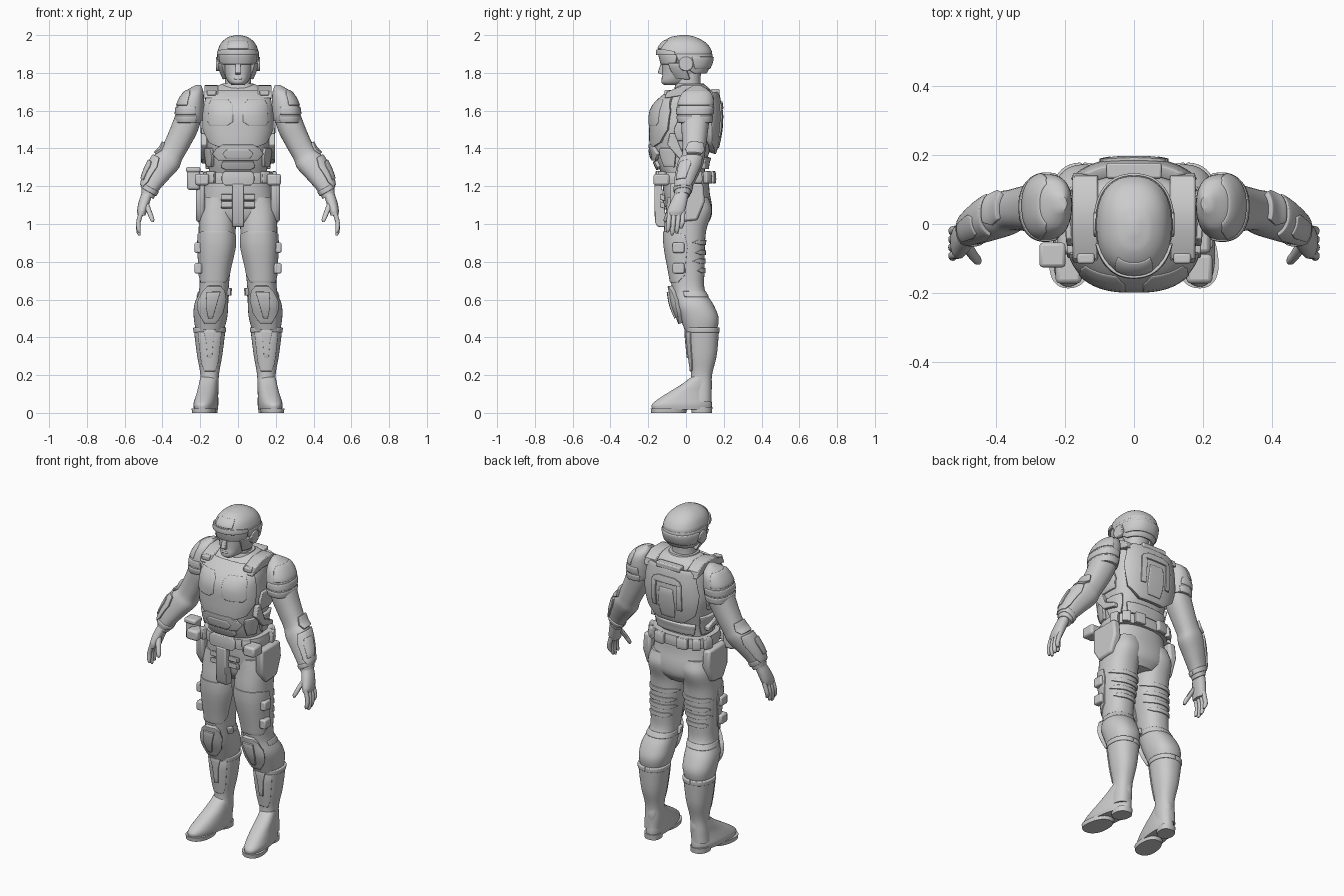
import bpy, bmesh, math

grey = bpy.data.materials.new("plain_grey")
grey.diffuse_color = (0.6, 0.6, 0.6, 1)


def at(rings, h):
    """Smoothly interpolate ring values (cx, cy, rx, front, back) at height h."""
    n = len(rings)
    i = max(k for k in range(n - 1) if k == 0 or rings[k][0] <= h)
    r0, r1 = rings[i], rings[i + 1]
    a, b = rings[max(i - 1, 0)], rings[min(i + 2, n - 1)]
    d = r1[0] - r0[0]
    t = (h - r0[0]) / d
    out = []
    for k in range(1, 6):
        m0 = (r1[k] - a[k]) / (r1[0] - a[0]) * d
        m1 = (b[k] - r0[k]) / (b[0] - r0[0]) * d
        out.append((2*t**3 - 3*t*t + 1) * r0[k] + (t**3 - 2*t*t + t) * m0
                   + (3*t*t - 2*t**3) * r1[k] + (t**3 - t*t) * m1)
    return out


def point(rings, h, ang, off=0, p=2.3, tilt=0, splay=0):
    """Surface point; angle 0 faces the front, 90 faces +x."""
    cx, cy, rx, rf, rb = at(rings, h)
    s, c = math.sin(math.radians(ang)), math.cos(math.radians(ang))
    x = (rx + off) * math.copysign(abs(s) ** (2 / p), s)
    y = -((rf if c > 0 else rb) + off) * math.copysign(abs(c) ** (2 / p), c)
    return (cx + x + splay * y, cy + y, h + tilt * x)


def finish(name, verts, faces, mirror=False, bevel=0, solid=0, fix=True):
    me = bpy.data.meshes.new(name)
    me.from_pydata(verts, [], faces)
    if fix:
        bm = bmesh.new()
        bm.from_mesh(me)
        bmesh.ops.recalc_face_normals(bm, faces=bm.faces)
        bm.to_mesh(me)
        bm.free()
    me.materials.append(grey)
    ob = bpy.data.objects.new(name, me)
    bpy.context.collection.objects.link(ob)
    bpy.ops.object.select_all(action='DESELECT')
    ob.select_set(True)
    bpy.context.view_layer.objects.active = ob
    bpy.ops.object.shade_smooth_by_angle(angle=math.radians(38))
    if solid:
        m = ob.modifiers.new("thickness", 'SOLIDIFY')
        m.thickness, m.offset = solid, -1
    if bevel:
        m = ob.modifiers.new("soft_edges", 'BEVEL')
        m.width, m.segments, m.limit_method = bevel, 2, 'ANGLE'
        m.angle_limit = math.radians(50)
    if mirror:
        ob.modifiers.new("both_sides", 'MIRROR').use_mirror_merge = False
    return ob


def loft(name, rings, mirror=False, n=36, sub=5, **kw):
    hs = [a[0] + (b[0] - a[0]) * k / sub for a, b in zip(rings, rings[1:]) for k in range(sub)]
    hs.append(rings[-1][0])
    v = [point(rings, h, 360 * j / n, **kw) for h in hs for j in range(n)]
    f = [(i*n + j, i*n + (j+1) % n, (i+1)*n + (j+1) % n, (i+1)*n + j)
         for i in range(len(hs) - 1) for j in range(n)]
    f += [tuple(range(n))[::-1], tuple(range(len(v) - n, len(v)))]
    return finish(name, v, f, mirror)


def plate(name, rings, rows, off=0.01, mirror=False, mid=0, solid=0.02, cols=16, sub=3, **kw):
    """Armour plate hugging a lofted body; rows are (height, half_angle) about mid."""
    rr = [[x + (y - x) * k / sub for x, y in zip(a, b)]
          for a, b in zip(rows, rows[1:]) for k in range(sub)] + [list(rows[-1])]
    v = [point(rings, h, mid + w * (2*j/cols - 1), off, **kw) for h, w in rr for j in range(cols + 1)]
    c = cols + 1
    f = [(i*c + j, i*c + j + 1, (i+1)*c + j + 1, (i+1)*c + j)
         for i in range(len(rr) - 1) for j in range(cols)]
    return finish(name, v, f, mirror, 0.004, solid, False)


def prism(name, yz, x0, x1, mirror=False, bevel=0.005):
    n = len(yz)
    v = [(x, y, z) for x in (x0, x1) for y, z in yz]
    f = [tuple(range(n)), tuple(range(n, 2*n))]
    f += [(j, (j+1) % n, n + (j+1) % n, n + j) for j in range(n)]
    return finish(name, v, f, mirror, bevel)


def box(name, c, s, mirror=False, bevel=0.006):
    y, z = s[1] / 2, s[2] / 2
    yz = [(c[1]-y, c[2]-z), (c[1]+y, c[2]-z), (c[1]+y, c[2]+z), (c[1]-y, c[2]+z)]
    return prism(name, yz, c[0] - s[0]/2, c[0] + s[0]/2, mirror, bevel)


# Head, face and neck
loft("neck", [(1.66, 0, .03, .085, .08, .09), (1.72, 0, .01, .07, .065, .07), (1.82, 0, .01, .068, .06, .07)])
loft("collar", [(1.70, 0, .02, .10, .085, .095), (1.745, 0, .015, .082, .07, .08)])
loft("face", [(1.735, 0, -.065, .03, .05, .05), (1.75, 0, -.05, .05, .08, .07), (1.79, 0, -.02, .072, .105, .09),
              (1.85, 0, -.01, .085, .115, .1), (1.91, 0, -.01, .09, .12, .11)])
prism("nose", [(-.11, 1.785), (-.15, 1.80), (-.13, 1.86), (-.10, 1.86)], -.014, .014)
box("lips", (0, -.12, 1.77), (.042, .02, .014))
helmet = [(1.77, 0, .02, .08, .1, .07), (1.82, 0, .01, .10, .135, .11), (1.87, 0, 0, .109, .145, .138),
          (1.92, 0, 0, .107, .15, .135), (1.96, 0, -.005, .088, .122, .11), (1.99, 0, -.01, .05, .07, .06),
          (2.0, 0, -.01, .012, .02, .02)]
loft("helmet_dome", [(1.895, *at(helmet, 1.895))] + helmet[3:])
plate("helmet_back", helmet, [(1.795, 75), (1.83, 100), (1.90, 108)], .002, mid=180, cols=32)
plate("helmet_rear_band", helmet, [(1.82, 75), (1.885, 80)], .008, mid=180, cols=28)
plate("visor", helmet, [(1.845, 50), (1.855, 70), (1.90, 75)], -.004, cols=24)
plate("helmet_brim", helmet, [(1.895, 72), (1.915, 70), (1.925, 45)], .008, cols=24)
plate("crown_panel", helmet, [(1.93, 28), (1.975, 35)], .005)
plate("cheek_guard", helmet, [(1.765, 22), (1.80, 20), (1.85, 18)], .003, True, mid=68)
ear = [(.038 * math.cos(k * math.pi / 10), 1.847 + .038 * math.sin(k * math.pi / 10)) for k in range(20)]
prism("ear_disc", ear, .09, .117, True)

# Torso armour
torso = [(1.24, 0, 0, .16, .125, .11), (1.32, 0, 0, .168, .165, .115), (1.40, 0, 0, .178, .185, .14),
         (1.50, 0, 0, .195, .19, .16), (1.60, 0, 0, .19, .185, .163), (1.66, 0, 0, .185, .145, .155),
         (1.70, 0, .01, .172, .105, .135), (1.73, 0, .02, .125, .075, .10), (1.745, 0, .02, .08, .05, .07)]
loft("torso", torso, off=-.01, p=2.6)
kw = dict(p=2.6)
plate("chest_plate", torso, [(1.41, 30), (1.43, 50), (1.5, 66), (1.6, 70), (1.66, 62), (1.71, 50)], .006, cols=30, **kw)
plate("pectoral_panel", torso, [(1.52, 15), (1.54, 22), (1.63, 22), (1.66, 16)], .009, True, mid=26, solid=.01, **kw)
plate("belly_plate", torso, [(1.335, 30), (1.37, 42), (1.40, 32), (1.42, 18)], .012, **kw)
plate("belly_lower_plate", torso, [(1.285, 16), (1.30, 26), (1.33, 22)], .008, **kw)
plate("belly_oval", torso, [(1.345, 14), (1.37, 20), (1.395, 12)], .016, solid=.01, **kw)
plate("rib_plate", torso, [(1.30, 12), (1.36, 16), (1.40, 14)], .008, True, mid=62, **kw)
plate("side_plate", torso, [(1.44, 12), (1.50, 16), (1.55, 10)], .004, True, mid=92, **kw)
plate("waist_plate", torso, [(1.29, 16), (1.34, 20), (1.40, 18)], .006, True, mid=105, **kw)
prism("side_strap", [(-.10, 1.42), (-.085, 1.48), (-.06, 1.48), (-.02, 1.38), (.06, 1.345), (.06, 1.32), (-.03, 1.34)],
      .165, .195, True)

# Back plate with raised arch
plate("back_plate", torso, [(1.37, 18), (1.43, 44), (1.56, 52), (1.66, 46), (1.70, 36)], .028, mid=180, solid=.035, cols=24, **kw)
plate("back_arch_side", torso, [(1.46, 4), (1.62, 4)], .036, True, mid=164, **kw)
plate("back_arch_top", torso, [(1.61, 20), (1.635, 17), (1.65, 9)], .036, mid=180, **kw)
plate("back_core", torso, [(1.40, 7), (1.46, 9), (1.58, 7)], .034, mid=180, **kw)
plate("lower_back_plate", torso, [(1.29, 40), (1.35, 44)], .01, mid=180, **kw)
box("back_handle", (0, .155, 1.70), (.16, .045, .03))
prism("shoulder_strap", [(-.115, 1.665), (-.10, 1.70), (-.02, 1.733), (.08, 1.735), (.14, 1.70), (.15, 1.66),
                         (.08, 1.68), (-.02, 1.68)], .105, .178, True)
box("strap_clasp", (.14, -.10, 1.695), (.05, .03, .028), True)

# Shoulders and arms
pauldron = [(1.535, .262, .05, .068, .09, .085), (1.57, .258, .05, .074, .097, .09), (1.64, .25, .055, .07, .097, .09),
            (1.70, .233, .06, .05, .075, .07), (1.735, .21, .06, .015, .02, .02)]
loft("shoulder_guard", pauldron, True)
plate("shoulder_band_low", pauldron, [(1.535, 120), (1.572, 120)], .004, True, mid=90, cols=30)
plate("shoulder_band_high", pauldron, [(1.58, 115), (1.62, 110)], .005, True, mid=90, cols=30)
plate("shoulder_cap", pauldron, [(1.63, 80), (1.69, 75), (1.71, 60)], .005, True, mid=90, cols=24)
arm = [(1.15, .48, -.02, .032, .04, .04), (1.20, .463, -.01, .043, .05, .045), (1.27, .422, .01, .057, .058, .058),
       (1.33, .378, .03, .064, .064, .064), (1.37, .352, .04, .056, .06, .06), (1.44, .315, .045, .058, .065, .065),
       (1.52, .278, .05, .062, .075, .07), (1.60, .25, .055, .06, .08, .075)]
kw = dict(tilt=.55)
loft("arm", arm, True, **kw)
plate("forearm_guard", arm, [(1.18, 45), (1.21, 65), (1.29, 70), (1.33, 55)], .009, True, mid=85, cols=24, **kw)
plate("forearm_panel", arm, [(1.21, 24), (1.28, 28), (1.30, 20)], .014, True, mid=70, **kw)
plate("elbow_guard", arm, [(1.34, 30), (1.365, 45), (1.40, 32)], .012, True, mid=100, **kw)
plate("wrist_cuff", arm, [(1.17, 179), (1.195, 179)], .005, True, mid=90, cols=36, **kw)

# Hands
loft("palm", [(1.045, .51, -.055, .02, .045, .04), (1.07, .508, -.05, .026, .05, .045),
              (1.12, .495, -.035, .03, .045, .042), (1.17, .478, -.02, .03, .036, .036)], True, n=20)
for k, tip in enumerate((.955, .94, .95, .975)):
    y = -.088 + .024 * k
    loft("finger_%d" % (k + 1), [(tip, .522, y - .01, .006, .006, .006), (tip + .015, .526, y - .008, .0105, .011, .011),
                                 (1.01, .527, y - .003, .012, .012, .012), (1.07, .509, y, .014, .013, .013)], True, n=12)
loft("thumb", [(1.01, .452, -.11, .006, .007, .007), (1.025, .455, -.106, .012, .012, .012),
               (1.06, .468, -.09, .014, .014, .014), (1.11, .488, -.06, .016, .016, .016)], True, n=12)

# Hips, belt and gear
loft("hips", [(.985, 0, .01, .10, .07, .09), (1.03, 0, .01, .165, .105, .122), (1.09, 0, .01, .188, .12, .128),
              (1.17, 0, .005, .182, .125, .12), (1.26, 0, 0, .165, .125, .12)])
belt = [(1.215, 0, 0, .185, .15, .138), (1.245, 0, 0, .187, .152, .14), (1.275, 0, 0, .183, .15, .136)]
loft("belt", belt, p=2.6)
plate("belt_buckle", belt, [(1.205, 15), (1.22, 20), (1.265, 20), (1.28, 15)], .012, p=2.6, solid=.03)
for k, a in enumerate((42, 108, 136, 163)):
    plate("belt_pouch_%d" % (k + 1), belt, [(1.215, 9), (1.28, 9)], .022, True, mid=a, p=2.6, cols=6, solid=.03)
box("front_pouch", (.19, -.13, 1.235), (.075, .085, .06), True, .012)
box("side_pouch", (-.235, -.09, 1.24), (.07, .065, .12), False, .014)
box("side_pouch_flap", (-.237, -.09, 1.288), (.076, .072, .03), False, .01)
prism("groin_guard", [(-.13, 1.215), (-.168, 1.21), (-.165, 1.01), (-.15, .985), (-.10, .985)], -.033, .033)
for k, s in enumerate((.03, .07)):
    prism("groin_strap_%d" % (k + 1), [(-.11, 1.15 - s), (-.138, 1.16 - s), (-.138, 1.19 - s), (-.11, 1.18 - s)],
          .02, .09, True)
prism("hip_holster", [(-.085, 1.215), (.09, 1.215), (.10, 1.12), (.06, 1.02), (-.04, 1.01), (-.085, 1.08)],
      .175, .222, True, .012)

# Legs
leg = [(.42, .15, .08, .07, .08, .08), (.50, .146, .075, .088, .105, .098), (.57, .142, .05, .09, .108, .097),
       (.65, .128, .02, .078, .092, .08), (.75, .122, .01, .082, .10, .088), (.88, .112, .0, .098, .113, .10),
       (.97, .11, .0, .098, .116, .108), (1.07, .107, .012, .098, .118, .125), (1.14, .098, .01, .088, .11, .11)]
loft("leg", leg, True)
plate("thigh_plate", leg, [(.69, 50), (.73, 75), (.88, 85), (.945, 80), (.96, 45)], .006, True, mid=8, cols=28)
plate("knee_guard", leg, [(.47, 13), (.53, 34), (.60, 42), (.645, 34), (.67, 18)], .022, True, solid=.03)
plate("knee_ridge", leg, [(.50, 4), (.56, 10), (.64, 16)], .032, True)
plate("knee_strap", leg, [(.615, 110), (.645, 110)], .004, True, mid=180, cols=28)
plate("inner_knee_clip", leg, [(.62, 9), (.66, 9)], .018, True, mid=285, cols=6)
for k, (h, w) in enumerate(((.74, 60), (.79, 75), (.835, 65), (.89, 75))):
    plate("trouser_fold_%d" % (k + 1), leg, [(h, w * .6), (h + .012, w), (h + .026, w * .7)], .006, True, mid=180)
for k, h in enumerate((.765, .875)):
    box("thigh_pouch_%d" % (k + 1), (.21, -.04, h), (.04, .062, .055), True, .008)

# Boots
boot = [(.06, .158, .075, .05, .06, .06), (.12, .153, .08, .05, .065, .056), (.20, .15, .083, .049, .056, .055),
        (.30, .15, .085, .066, .07, .077), (.40, .15, .085, .079, .08, .087), (.452, .15, .085, .084, .083, .09)]
loft("boot_shaft", boot, True)
plate("boot_cuff", boot, [(.425, 179), (.452, 179)], .004, True, cols=36)
plate("shin_plate", boot, [(.22, 30), (.26, 42), (.43, 45)], .006, True)
plate("shin_strip", boot, [(.29, 7), (.38, 10), (.44, 18)], .012, True)
loft("foot", [(.018, .17, -.02, .058, .16, .155), (.045, .17, -.02, .061, .16, .157), (.075, .167, -.015, .058, .13, .15),
              (.11, .162, .01, .053, .10, .125), (.15, .157, .05, .049, .075, .088), (.19, .152, .08, .046, .052, .054)],
     True, splay=-.13)
loft("sole", [(0, .182, -.10, .06, .084, .10), (.024, .182, -.10, .063, .087, .11)], True, sub=2, splay=-.1)
loft("heel", [(0, .157, .085, .048, .055, .052), (.032, .157, .085, .05, .06, .055)], True, sub=2, splay=-.1)
